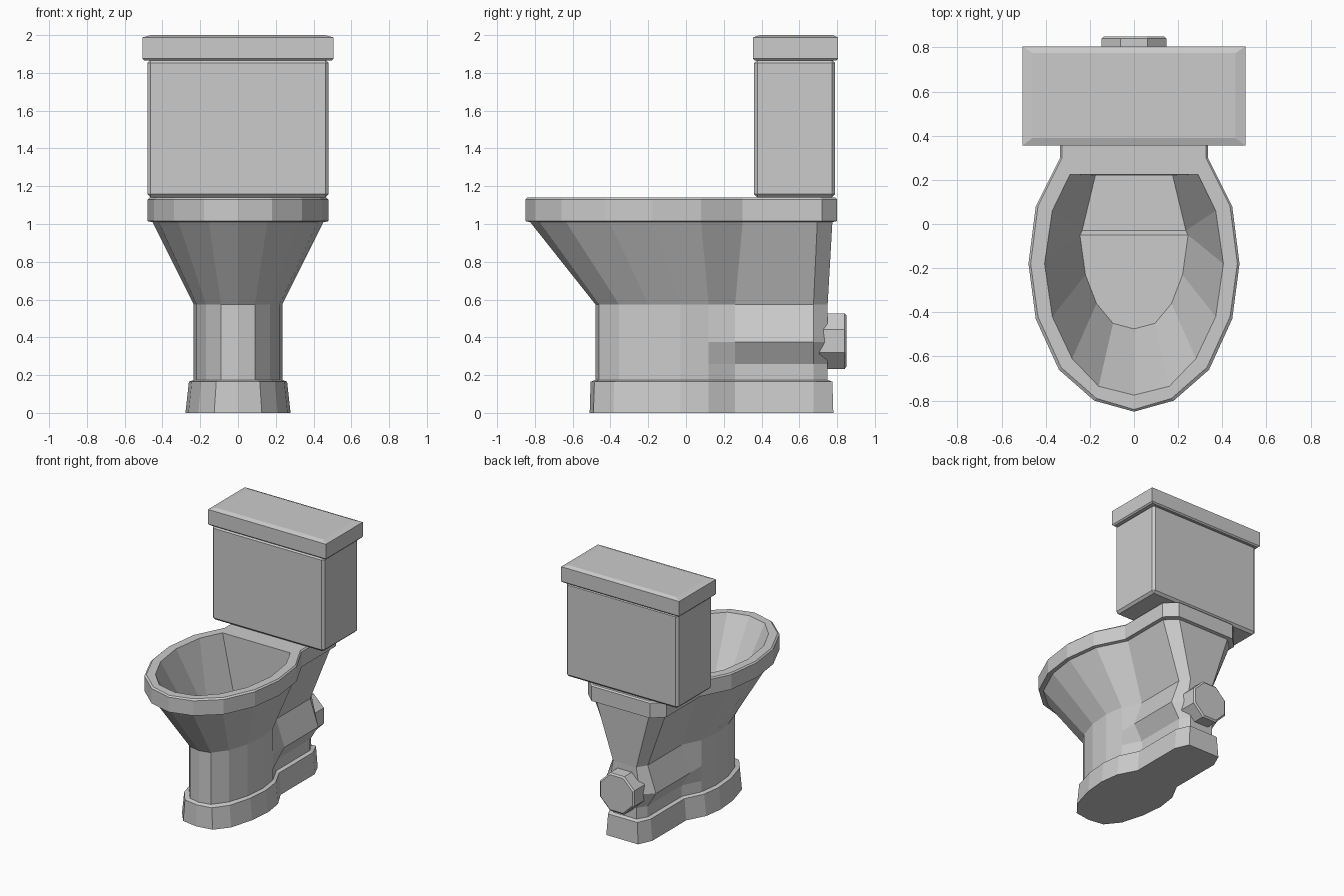
import bpy, bmesh, math
from mathutils import Vector

if "Cube" in bpy.data.objects:
    bpy.data.objects.remove(bpy.data.objects["Cube"])


def loft(name, rings, cap_start=True, cap_end=True):
    """Skin a list of equal-length closed rings with flat faces."""
    bm = bmesh.new()
    loops = [[bm.verts.new(p) for p in ring] for ring in rings]
    n = len(loops[0])
    for a, b in zip(loops, loops[1:]):
        for i in range(n):
            j = (i + 1) % n
            bm.faces.new((a[i], a[j], b[j], b[i]))
    if cap_start:
        bm.faces.new(loops[0][::-1])
    if cap_end:
        bm.faces.new(loops[-1])
    else:
        # stepped bowl floor: front pan, small step, rear well
        f = loops[-1]
        bm.faces.new(f[:5] + f[-4:])
        bm.faces.new((f[4], f[5], f[-5], f[-4]))
        bm.faces.new(f[5:-4])
    bmesh.ops.recalc_face_normals(bm, faces=bm.faces)
    mesh = bpy.data.meshes.new(name)
    bm.to_mesh(mesh)
    bm.free()
    obj = bpy.data.objects.new(name, mesh)
    bpy.context.collection.objects.link(obj)
    return obj


def mirrored(half, z):
    """Half outline (first point on the centre line) to a full ring."""
    zs = z if isinstance(z, list) else [z] * len(half)
    right = [(x, y, h) for (x, y), h in zip(half, zs)]
    return right + [(-x, y, h) for x, y, h in right[:0:-1]]


def grow(half, d, c=(0, 0.0)):
    """Push an outline outwards (or inwards) by about d."""
    out = []
    for x, y in half:
        sx = d if x > 0.05 else 0
        sy = d if y > 0.7 else -d if y < -0.3 else 0
        out.append((x + sx, y + sy))
    return out


def rect(x, y0, y1, z):
    return [(-x, y0, z), (x, y0, z), (x, y1, z), (-x, y1, z)]


# Outlines of the pan
rim = [(0, -.85), (.18, -.80), (.34, -.66), (.445, -.43), (.478, -.18),
       (.445, .08), (.335, .30), (.335, .72), (.25, .80)]
column = [(0, -.48), (.09, -.46), (.17, -.355), (.22, -.2), (.235, -.03),
          (.215, .12), (.145, .26), (.145, .675), (.10, .75)]
bulge = column[:6] + [(.215, .26), (.215, .675), (.13, .75)]
opening = [(0, -.775), (.16, -.735), (.28, -.61), (.37, -.42), (.405, -.18),
           (.37, .06), (.29, .225), (.15, .225), (.07, .225)]
floor = [(0, -.475), (.095, -.45), (.17, -.36), (.22, -.23), (.245, -.05),
         (.235, -.03), (.175, .22), (.1, .22), (.05, .22)]

# Pedestal, trapway bulge, rim and hollow bowl in one skin
foot_top = grow(column, .025)
foot_bottom = [(x * 1.05, y) for x, y in grow(column, .03)]
loft("pan", [
    mirrored(foot_bottom, 0),
    mirrored(foot_top, .165),
    mirrored(column, .175),
    mirrored(column, .26),
    mirrored(bulge, .375),
    mirrored(column, .575),
    mirrored(grow(rim, -.025), 1.01),
    mirrored(rim, 1.015),
    mirrored(rim, 1.13),
    mirrored(grow(rim, -.01), 1.14),
    mirrored(opening, 1.14),
    mirrored(floor, [.65] * 5 + [.62] * 4),
], cap_end=False)

# Cistern body with bevelled edges
tank = loft("tank", [rect(.48, .36, .79, 1.14), rect(.48, .36, .79, 1.87)])
bevel = tank.modifiers.new("edge_bevel", 'BEVEL')
bevel.width = .018
bevel.segments = 1

# Cistern lid with a shallow top chamfer
loft("tank_lid", [
    rect(.495, .365, .795, 1.865),
    rect(.505, .355, .805, 1.875),
    rect(.505, .355, .805, 1.988),
    rect(.46, .39, .775, 2.0),
])


# Octagonal outlet at the back
def octagon(r, y):
    k = r / math.cos(math.pi / 8)
    angles = [math.pi / 8 + i * math.pi / 4 for i in range(8)]
    return [(k * math.cos(a), y, .38 + k * math.sin(a)) for a in angles]


loft("outlet", [octagon(.147, .70), octagon(.147, .84), octagon(.135, .85)])
